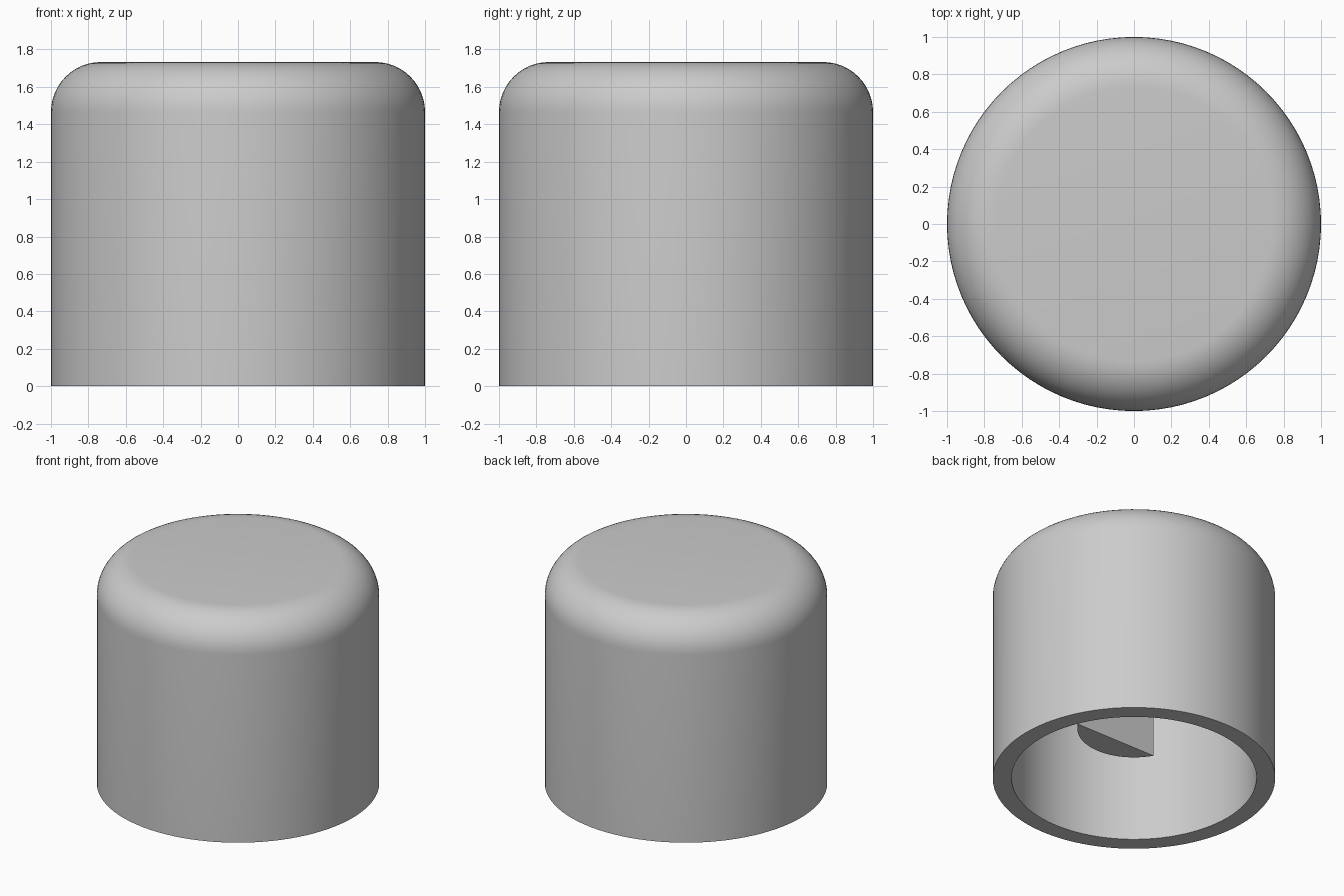
import bpy, bmesh, math

if "Cube" in bpy.data.objects:
    bpy.data.objects.remove(bpy.data.objects["Cube"])

SEGS = 96
TOP, WALL_R, FILLET = 1.733, 0.867, 0.267

grey = bpy.data.materials.new("light_grey")
grey.diffuse_color = (0.6, 0.6, 0.6, 1)
grey.use_nodes = True
grey.node_tree.nodes["Principled BSDF"].inputs["Base Color"].default_value = grey.diffuse_color


def finish(bm, name):
    bmesh.ops.recalc_face_normals(bm, faces=bm.faces)
    mesh = bpy.data.meshes.new(name)
    bm.to_mesh(mesh)
    bm.free()
    mesh.materials.append(grey)
    obj = bpy.data.objects.new(name, mesh)
    bpy.context.collection.objects.link(obj)
    bpy.ops.object.select_all(action='DESELECT')
    obj.select_set(True)
    bpy.context.view_layer.objects.active = obj
    bpy.ops.object.shade_smooth_by_angle(angle=math.radians(30))
    return obj


# Hollow cap: profile (radius, height) from inner ceiling round to outer top
profile = [(0, 1.6), (WALL_R, 1.6), (WALL_R, 0), (1, 0)]
for i in range(13):
    a = math.pi / 2 * i / 12
    profile.append((1 - FILLET + FILLET * math.cos(a),
                    TOP - FILLET + FILLET * math.sin(a)))
profile.append((0, TOP))

bm = bmesh.new()
verts = [bm.verts.new((r, 0, z)) for r, z in profile]
edges = [bm.edges.new(pair) for pair in zip(verts, verts[1:])]
bmesh.ops.spin(bm, geom=verts + edges, cent=(0, 0, 0), axis=(0, 0, 1),
               angle=2 * math.pi, steps=SEGS)
bmesh.ops.remove_doubles(bm, verts=bm.verts, dist=1e-4)
finish(bm, "hollow_cap")

# Shaft key: circular segment with its flat facing the back, hung from the ceiling
KEY_R, FLAT_Y, KEY_Z = 0.4, -0.2, 0.4
half = math.acos(-FLAT_Y / KEY_R)
bm = bmesh.new()
arc = []
for i in range(33):
    a = -math.pi / 2 - half + 2 * half * i / 32
    arc.append(bm.verts.new((KEY_R * math.cos(a), KEY_R * math.sin(a), KEY_Z)))
face = bm.faces.new(arc)
side = bmesh.ops.extrude_face_region(bm, geom=[face], use_keep_orig=True)
top = [g for g in side["geom"] if isinstance(g, bmesh.types.BMVert)]
bmesh.ops.translate(bm, verts=top, vec=(0, 0, 1.6 - KEY_Z))
finish(bm, "shaft_key")
